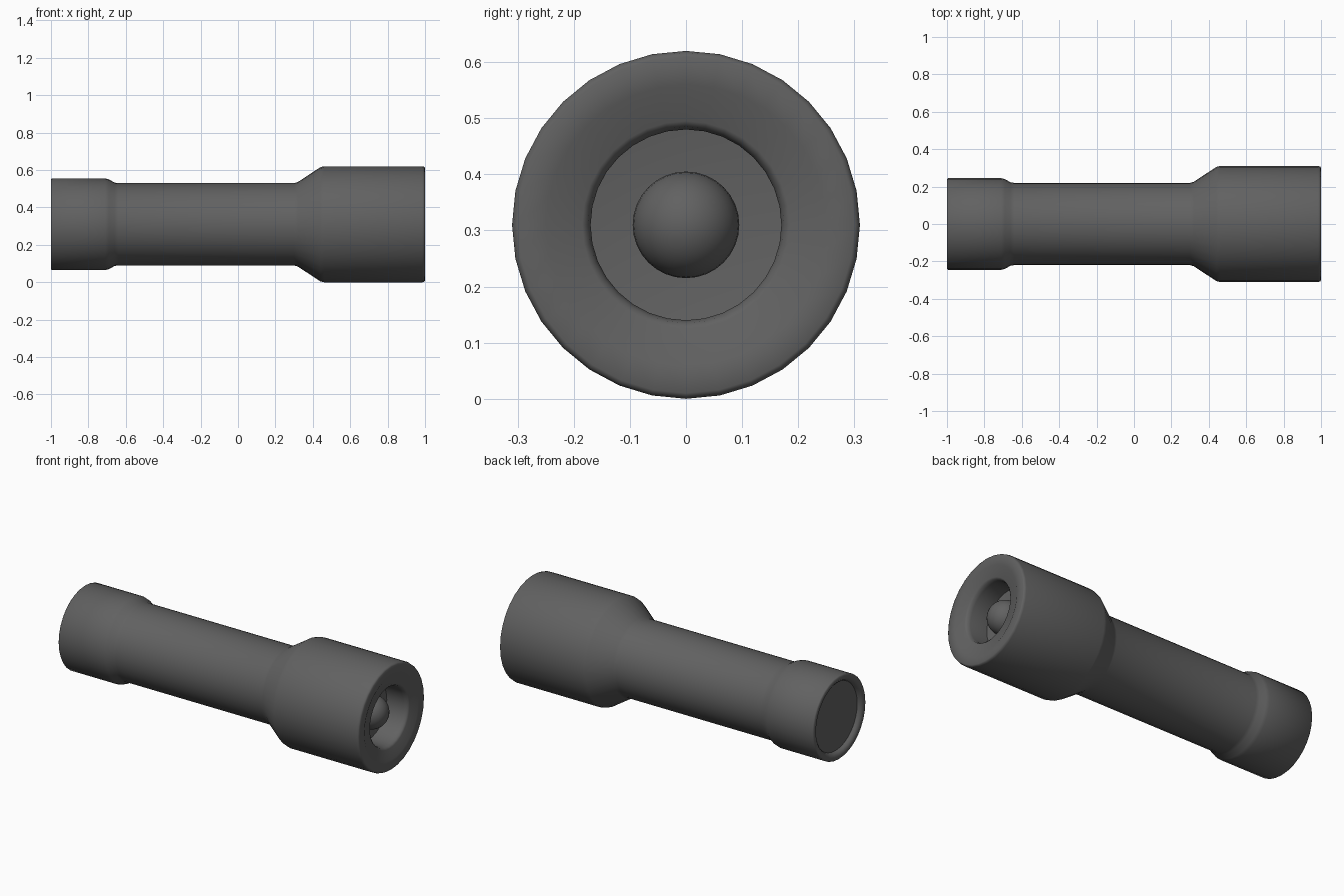
import bpy, bmesh
from math import sin, cos, pi, radians

cube = bpy.data.objects.get("Cube")
if cube:
    bpy.data.objects.remove(cube, do_unlink=True)

RADIUS = 0.31
SIDES = 32

grey = bpy.data.materials.new("dark grey")
grey.use_nodes = True
colour = (0.12, 0.12, 0.12, 1)
grey.diffuse_color = colour
grey.node_tree.nodes["Principled BSDF"].inputs["Base Color"].default_value = colour


def lathe(name, profile):
    """Turn (x, radius) points around the long axis; radius 0 closes to a point."""
    bm = bmesh.new()
    rings = []
    for x, r in profile:
        count = SIDES if r > 0 else 1
        rings.append([bm.verts.new((x, r * sin(2 * pi * i / SIDES), r * cos(2 * pi * i / SIDES)))
                      for i in range(count)])
    for a, b in zip(rings, rings[1:]):
        for i in range(SIDES):
            j = (i + 1) % SIDES
            quad = [a[i % len(a)], a[j % len(a)], b[j % len(b)], b[i % len(b)]]
            bm.faces.new(list(dict.fromkeys(quad)))
    bmesh.ops.recalc_face_normals(bm, faces=bm.faces[:])
    mesh = bpy.data.meshes.new(name)
    bm.to_mesh(mesh)
    bm.free()
    mesh.materials.append(grey)
    obj = bpy.data.objects.new(name, mesh)
    obj.location.z = RADIUS
    bpy.context.collection.objects.link(obj)
    bpy.ops.object.select_all(action='DESELECT')
    obj.select_set(True)
    bpy.context.view_layer.objects.active = obj
    bpy.ops.object.shade_smooth_by_angle(angle=radians(50))
    return obj


# Casing pieces, listed from the tail to the lens end
tail_cap = [(-0.975, 0), (-0.975, 0.20), (-0.99, 0.207), (-1, 0.22), (-1, 0.24),
            (-0.995, 0.245), (-0.71, 0.245), (-0.69, 0.24), (-0.66, 0.223)]
handle = [(-0.64, 0.22), (0.3, 0.22), (0.32, 0.226)]
head = [(0.44, 0.305), (0.46, RADIUS), (0.985, RADIUS), (0.996, 0.307), (1, 0.30)]
front_recess = [(0.998, 0.25), (0.99, 0.235), (0.988, 0.185), (0.98, 0.175),
                (0.96, 0.17), (0.85, 0.17), (0.84, 0.095), (0.84, 0)]
lathe("torch_casing", tail_cap + handle + head + front_recess)

# Round bulb sitting in the recess
BULB = 0.095
arc = [(0.87 - BULB * cos(pi * i / 16), BULB * sin(pi * i / 16)) for i in range(1, 16)]
lathe("bulb", [(0.87 - BULB, 0)] + arc + [(0.87 + BULB, 0)])
